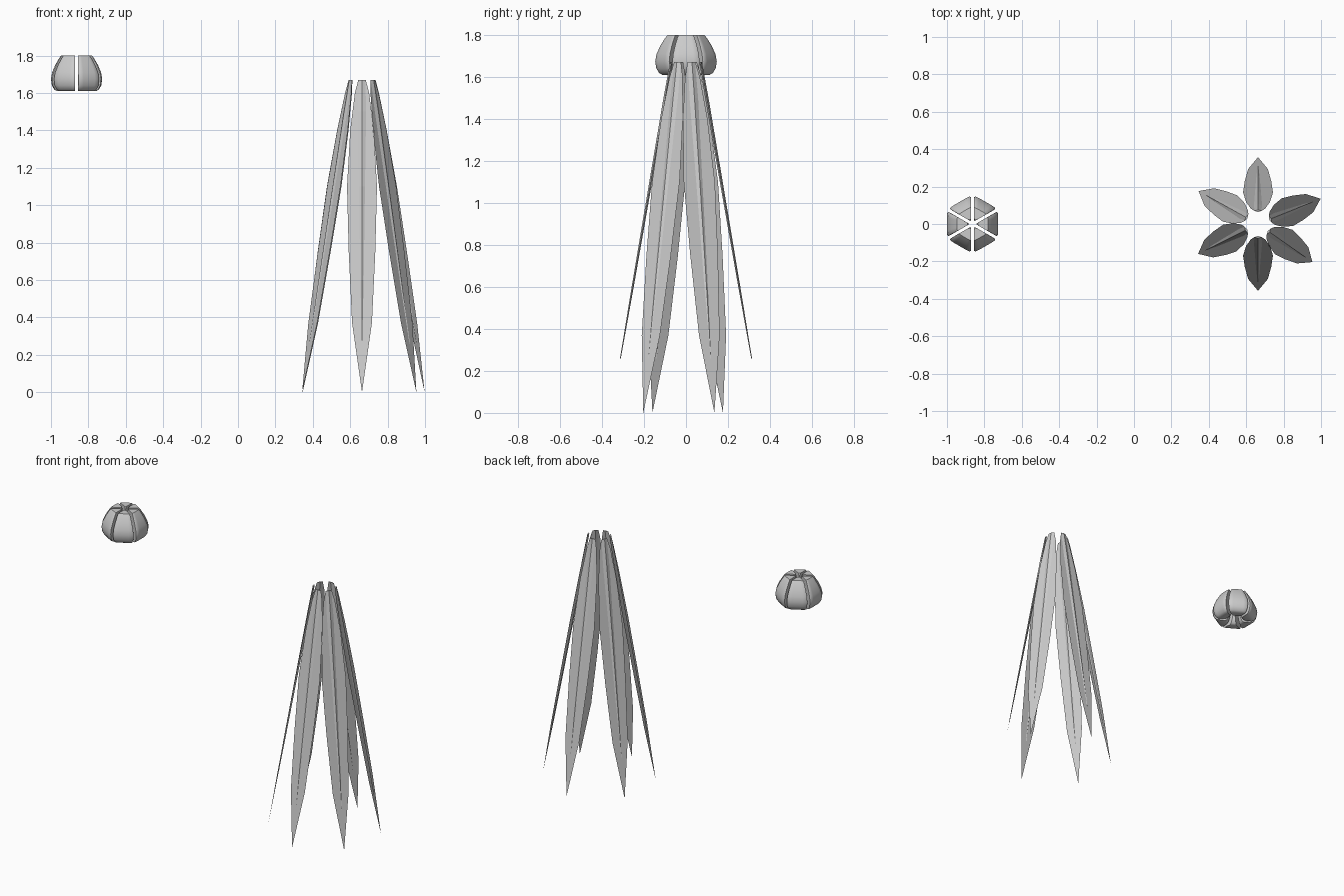
import bpy, bmesh, math
from mathutils import Matrix

cube = bpy.data.objects.get("Cube")
if cube:
    bpy.data.objects.remove(cube, do_unlink=True)

grey = bpy.data.materials.new("plain_grey")
grey.use_nodes = True
grey.diffuse_color = (0.6, 0.6, 0.6, 1)
grey.node_tree.nodes["Principled BSDF"].inputs["Base Color"].default_value = (0.6, 0.6, 0.6, 1)


def finish(name, bm, location, angle, smooth, solid):
    if solid:
        bmesh.ops.recalc_face_normals(bm, faces=bm.faces[:])
    bmesh.ops.transform(bm, verts=bm.verts[:], matrix=Matrix.Translation(location)
                        @ Matrix.Rotation(math.radians(angle), 4, "Z"))
    mesh = bpy.data.meshes.new(name)
    bm.to_mesh(mesh)
    bm.free()
    mesh.materials.append(grey)
    obj = bpy.data.objects.new(name, mesh)
    bpy.context.collection.objects.link(obj)
    if smooth:
        bpy.ops.object.select_all(action="DESELECT")
        obj.select_set(True)
        bpy.context.view_layer.objects.active = obj
        bpy.ops.object.shade_smooth_by_angle(angle=math.radians(50))


def loft(bm, rings):
    loops = [[bm.verts.new(p) for p in ring] for ring in rings]
    n = len(loops[0])
    for low, high in zip(loops, loops[1:]):
        for i in range(n):
            j = (i + 1) % n
            bm.faces.new((low[i], low[j], high[j], high[i]))
    bm.faces.new(loops[0][::-1])
    bm.faces.new(loops[-1])


# Leaning blades: a thin sheet with a raised tapering midrib
TOP_Z, TOP_R = 1.67, 0.07
BLADE = [(1.67, 0.02), (1.6, 0.038), (1.4, 0.063), (1.1, 0.08), (0.75, 0.071), (0.37, 0.053)]
RIB = [(1.67, 0.018, 0.006), (1.5, 0.022, 0.008), (1.1, 0.016, 0.007),
       (0.6, 0.009, 0.005), (0.26, 0.001, 0.002)]


def add_blade(index, angle, reach):
    def radius(z):
        return reach + (TOP_R - reach) * z / TOP_Z

    centre = (0.663, 0, 0)
    bm = bmesh.new()
    outline = [(radius(z), -w, z) for z, w in BLADE] + [(reach, 0, 0)]
    outline += [(radius(z), w, z) for z, w in reversed(BLADE)]
    face = bm.faces.new([bm.verts.new(p) for p in outline])
    face.normal_update()
    if face.normal.x < 0:
        face.normal_flip()
    finish(f"blade_{index}", bm, centre, angle, False, False)

    bm = bmesh.new()
    loft(bm, [[(radius(z) + t, 0, z), (radius(z), w, z), (radius(z) - t, 0, z),
               (radius(z), -w, z)] for z, w, t in RIB])
    finish(f"blade_rib_{index}", bm, centre, angle, False, True)


for i, (angle, reach) in enumerate([(22, 0.361), (90, 0.357), (151, 0.363),
                                    (206.5, 0.358), (270, 0.357), (325, 0.355)]):
    add_blade(i + 1, angle, reach)

# Bulb of six rounded wedges: height, inner radius, outer radius
WEDGE = [(1.61, 0.062, 0.105), (1.618, 0.05, 0.119), (1.64, 0.04, 0.132), (1.675, 0.03, 0.137),
         (1.71, 0.024, 0.131), (1.75, 0.02, 0.114), (1.785, 0.02, 0.094), (1.8, 0.028, 0.083)]


def wedge_ring(z, inner, outer):
    def width(r):
        return max(r * math.tan(math.pi / 6) - 0.009, 0.001)

    side = []
    for u, shrink in [(0, 0.8), (0.4, 1), (0.75, 1), (0.93, 0.98), (0.985, 0.85), (1, 0.5)]:
        r = inner + (outer - inner) * u
        side.append((r, width(r) * shrink, z))
    return side + [(r, -w, z) for r, w, z in reversed(side)]


for i in range(6):
    bm = bmesh.new()
    loft(bm, [wedge_ring(*row) for row in WEDGE])
    finish(f"bulb_wedge_{i + 1}", bm, (-0.863, 0, 0), i * 60, True, True)
